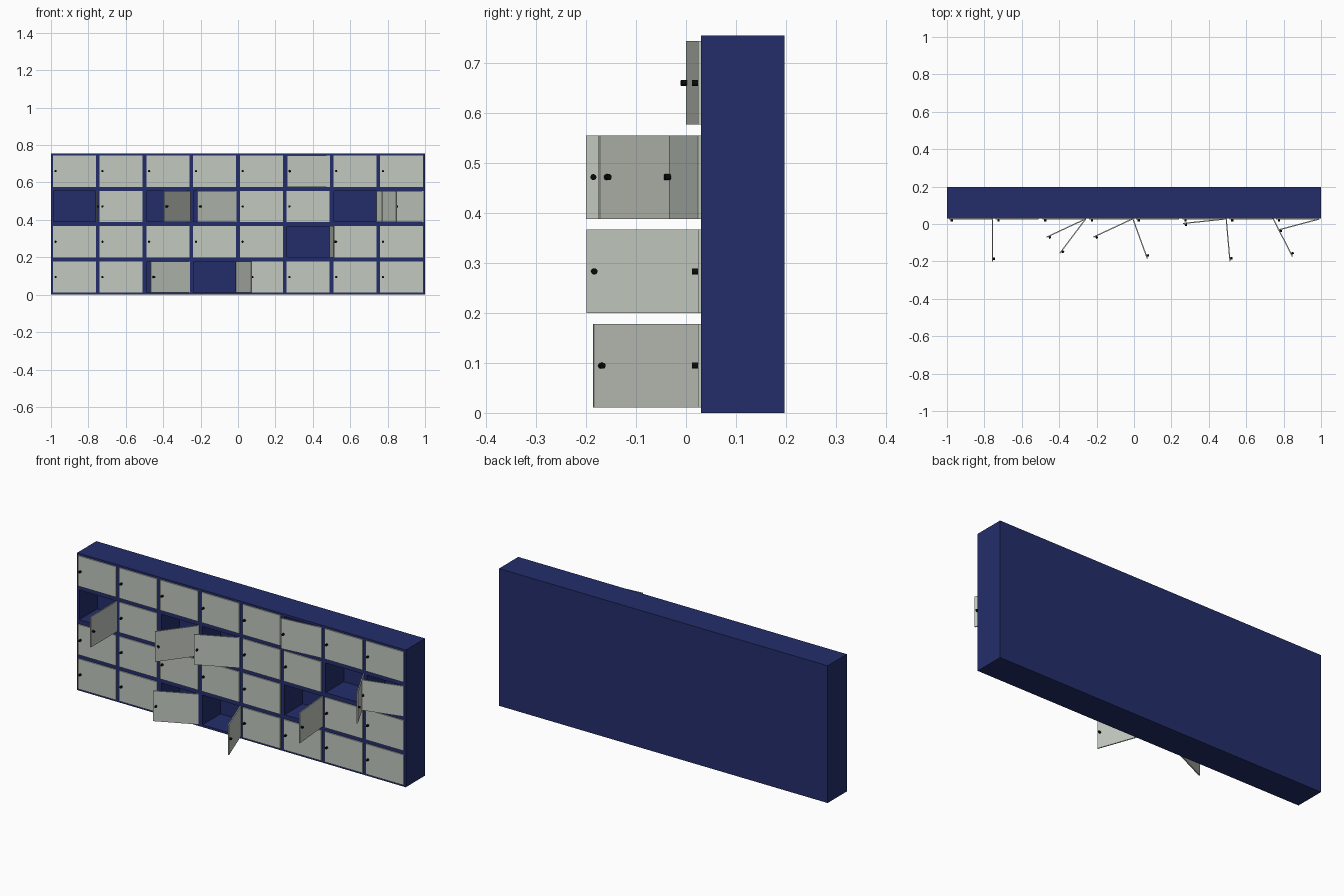
import bpy, bmesh, math
from mathutils import Matrix, Vector

if "Cube" in bpy.data.objects:
    bpy.data.objects.remove(bpy.data.objects["Cube"])

COLS, ROWS = 8, 4
HEIGHT, FRONT, BACK = 0.755, 0.03, 0.197
PITCH_X, PITCH_Z = 2 / COLS, HEIGHT / ROWS
DOOR_W, DOOR_H, DOOR_T = 0.230, 0.167, 0.006
# opening angle in degrees by (column, row from the bottom)
OPEN = {(0, 2): 90, (2, 2): 53, (3, 2): 25, (6, 2): 117, (7, 2): 15,
        (5, 3): 6, (5, 1): 95, (2, 0): 25, (3, 0): 110}


def material(name, color):
    m = bpy.data.materials.new(name)
    m.diffuse_color = (*color, 1)
    m.use_nodes = True
    m.node_tree.nodes["Principled BSDF"].inputs["Base Color"].default_value = m.diffuse_color
    return m


def mesh_from(bm, name, mat):
    bmesh.ops.recalc_face_normals(bm, faces=bm.faces)
    me = bpy.data.meshes.new(name)
    bm.to_mesh(me)
    bm.free()
    me.materials.append(mat)
    return me


def add(name, me, matrix=Matrix()):
    ob = bpy.data.objects.new(name, me)
    ob.matrix_world = matrix
    bpy.context.collection.objects.link(ob)
    return ob


blue = material("navy_blue", (0.017, 0.027, 0.145))
grey = material("pale_grey", (0.54, 0.58, 0.52))
black = material("black", (0.003, 0.003, 0.003))

# cabinet: gridded front, outer shell pulled back, cells inset and pushed in
bm = bmesh.new()
bmesh.ops.create_grid(bm, x_segments=COLS, y_segments=ROWS, size=1)
for v in bm.verts:
    v.co = Vector((v.co.x, FRONT, (v.co.y + 1) / 2 * HEIGHT))
cells = list(bm.faces)
rim = [e for e in bm.edges if e.is_boundary]
shell = bmesh.ops.extrude_edge_only(bm, edges=rim)["geom"]
for v in (g for g in shell if isinstance(g, bmesh.types.BMVert)):
    v.co.y = BACK
bmesh.ops.edgeloop_fill(bm, edges=[e for e in bm.edges if e.is_boundary])
bmesh.ops.inset_individual(bm, faces=cells, thickness=0.013, use_even_offset=True)
pushed = bmesh.ops.extrude_discrete_faces(bm, faces=cells)["faces"]
for v in {v for f in pushed for v in f.verts}:
    v.co.y = BACK - 0.01
add("cabinet", mesh_from(bm, "cabinet", blue))

# door panel with its origin on the hinge at the right edge
bm = bmesh.new()
bmesh.ops.create_cube(bm, size=1, matrix=Matrix.Translation((-DOOR_W / 2, -DOOR_T / 2, 0))
                      @ Matrix.Diagonal((DOOR_W, DOOR_T, DOOR_H, 1)))
door = mesh_from(bm, "door", grey)

# round knob near the free edge
bm = bmesh.new()
bmesh.ops.create_cone(bm, cap_ends=True, segments=16, radius1=0.006, radius2=0.006, depth=0.012,
                      matrix=Matrix.Translation((-DOOR_W + 0.015, -DOOR_T - 0.0055, 0))
                      @ Matrix.Rotation(math.pi / 2, 4, 'X'))
knob = mesh_from(bm, "knob", black)

# one hinged door and knob per cell
for c in range(COLS):
    for r in range(ROWS):
        hinge = (-1 + (c + 0.5) * PITCH_X + DOOR_W / 2, FRONT - 0.0003, (r + 0.5) * PITCH_Z)
        swing = Matrix.Rotation(math.radians(OPEN.get((c, r), 0)), 4, 'Z')
        place = Matrix.Translation(hinge) @ swing
        add(f"door_{c}_{r}", door, place)
        add(f"knob_{c}_{r}", knob, place)
